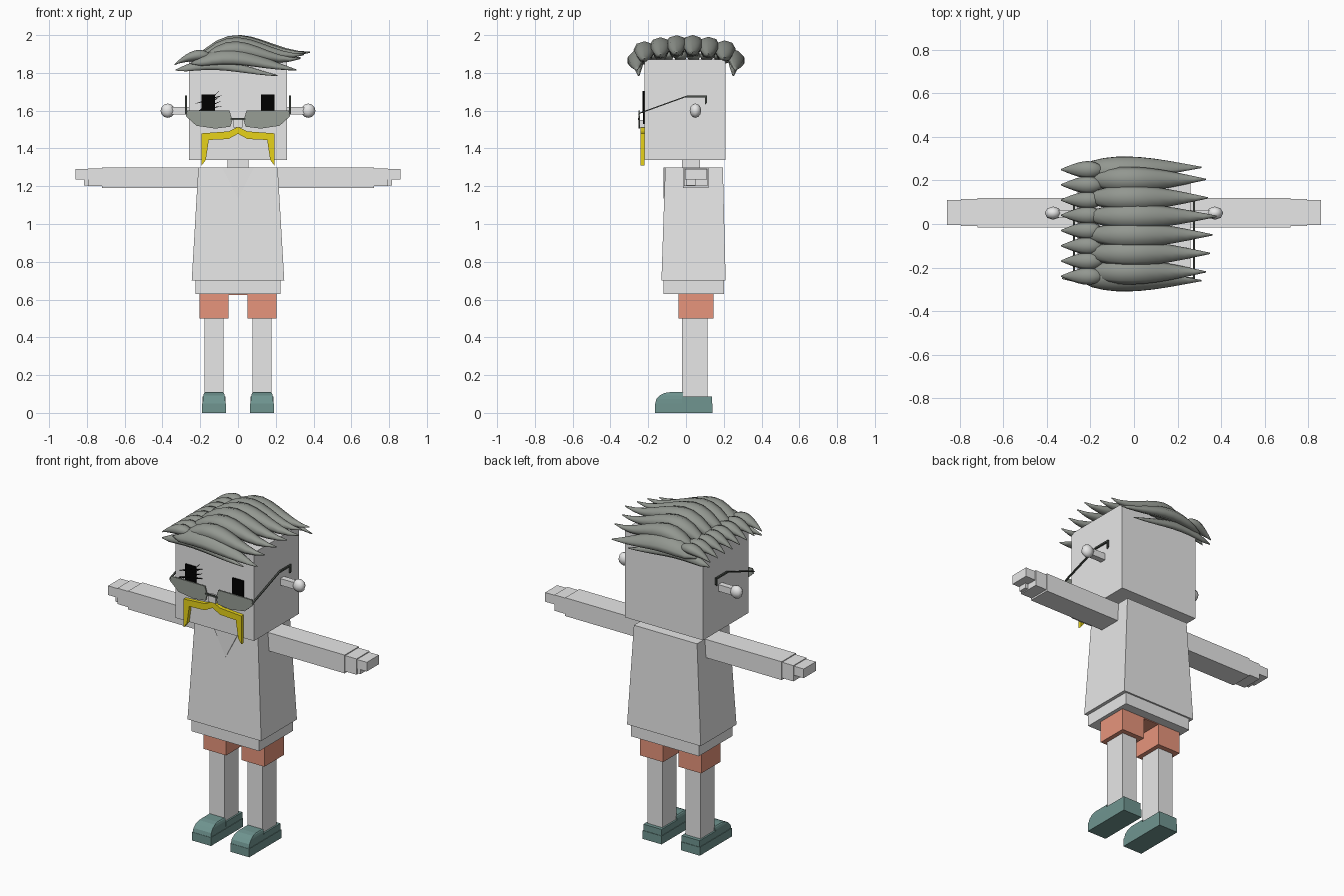
import bpy, bmesh, math
from mathutils import Matrix, Vector

cube = bpy.data.objects.get("Cube")
if cube:
    bpy.data.objects.remove(cube)


def material(name, red, green, blue):
    mat = bpy.data.materials.new(name)
    mat.use_nodes = True
    mat.diffuse_color = (red, green, blue, 1)
    shader = mat.node_tree.nodes["Principled BSDF"]
    shader.inputs["Base Color"].default_value = mat.diffuse_color
    return mat


GREY = material("pale grey", .8, .8, .8)
SALMON = material("salmon", .8, .3, .2)
TEAL = material("teal", .16, .3, .28)
HAIR = material("ash hair", .29, .31, .28)
LENS = material("smoked lens", .31, .34, .3)
FRAME = material("dark frame", .07, .08, .07)
BLACK = material("black", 0, 0, 0)
YELLOW = material("yellow", .8, .65, .01)


def finish(name, bm, mat, smooth=False):
    bmesh.ops.recalc_face_normals(bm, faces=bm.faces)
    mesh = bpy.data.meshes.new(name)
    bm.to_mesh(mesh)
    bm.free()
    mesh.materials.append(mat)
    for face in mesh.polygons:
        face.use_smooth = smooth
    obj = bpy.data.objects.new(name, mesh)
    bpy.context.scene.collection.objects.link(obj)


def loft(name, rings, mat, smooth=False):
    """Skin a row of equal-sized closed rings and cap both ends."""
    bm = bmesh.new()
    loops = [[bm.verts.new(point) for point in ring] for ring in rings]
    count = len(loops[0])
    for lower, upper in zip(loops, loops[1:]):
        for i in range(count):
            j = (i + 1) % count
            bm.faces.new((lower[i], lower[j], upper[j], upper[i]))
    bm.faces.new(loops[0])
    bm.faces.new(loops[-1])
    finish(name, bm, mat, smooth)


def rect(x, half_x, front, back, z):
    """Level rectangle centred on x, running from front to back."""
    left, right = x - half_x, x + half_x
    return [(left, front, z), (right, front, z), (right, back, z), (left, back, z)]


def box(name, x, half_x, front, back, bottom, top, mat):
    loft(name, [rect(x, half_x, front, back, z) for z in (bottom, top)], mat)


def plate(name, outline, front, depth, mat):
    """Extrude an x-z outline backwards by depth."""
    loft(name, [[(x, y, z) for x, z in outline] for y in (front, front + depth)], mat)


# Head, neck and tapered shirt
FACE = -.22
SHOULDER = 1.3
box("head", 0, .26, FACE, .21, 1.34, 1.87, GREY)
box("neck", 0, .055, -.02, .075, SHOULDER, 1.34, GREY)
loft("shirt", [rect(0, .245, -.13, .21, .7), rect(0, .21, -.11, .195, SHOULDER)], GREY)
box("shirt_hem", 0, .225, -.12, .2, .63, .7, GREY)
plate("collar", [(-.085, SHOULDER), (.085, SHOULDER), (0, 1.135)], -.118, .009, GREY)


def arm(side, sign):
    box(side + "_arm", sign * .46, .26, -.015, .12, 1.19, SHOULDER, GREY)
    box(side + "_palm", sign * .755, .04, -.01, .115, 1.2, 1.295, GREY)
    box(side + "_fingers", sign * .825, .035, -.005, .11, 1.235, 1.29, GREY)
    box(side + "_thumb", sign * .8, .015, 0, .05, 1.205, 1.24, GREY)


def leg(side, sign):
    x = sign * .127
    box(side + "_shorts_leg", x, .076, -.04, .145, .5, .64, SALMON)
    box(side + "_leg", x, .05, -.02, .115, .05, .5, GREY)
    box(side + "_shoe_sole", x, .063, -.165, .14, 0, .05, TEAL)
    box(side + "_shoe_heel", x, .06, -.02, .137, .05, .088, TEAL)
    # Toe cap rounds off upwards
    rings = []
    for step in range(5):
        angle = step * math.pi / 8
        inset = 1 - math.cos(angle)
        height = .05 + .06 * math.sin(angle)
        rings.append(rect(x, .06 - .012 * inset, -.163 + .08 * inset, -.015, height))
    loft(side + "_shoe_toe", rings, TEAL)


def ear(side, sign):
    box(side + "_ear_stalk", sign * .3, .05, .03, .065, 1.58, 1.62, GREY)
    bm = bmesh.new()
    place = Matrix.Translation((sign * .372, .05, 1.6)) @ Matrix.Diagonal((1, .8, 1, 1))
    bmesh.ops.create_uvsphere(bm, u_segments=8, v_segments=6, radius=.038, matrix=place)
    finish(side + "_ear_knob", bm, GREY, True)


def glasses(side, sign):
    lens = [(.03, 1.55), (.045, 1.6), (.27, 1.6), (.275, 1.57), (.22, 1.52), (.12, 1.505), (.04, 1.515)]
    plate(side + "_lens", [(sign * x, z) for x, z in lens], -.252, .008, LENS)
    # Bent wire from the lens back over the ear
    size = .005
    rings = []
    for y, z in ((-.25, 1.585), (0, 1.675), (.105, 1.675), (.105, 1.635)):
        corners = ((-size, -size), (size, -size), (size, size), (-size, size))
        rings.append([(sign * .275 + dx, y + d, z + d) for dx, d in corners])
    loft(side + "_temple", rings, FRAME)


for side, sign in (("right", -1), ("left", 1)):
    arm(side, sign)
    leg(side, sign)
    ear(side, sign)
    glasses(side, sign)
    box(side + "_eye", sign * .157, .036, FACE - .008, FACE, 1.53, 1.685, BLACK)

box("hips", 0, .2, -.04, .145, .625, .65, SALMON)
box("glasses_bridge", 0, .04, -.255, -.245, 1.55, 1.56, FRAME)
box("nose", 0, .025, -.25, FACE, 1.512, 1.55, GREY)

# Scribbled lashes crossing one eye at different slants
for index, slant in enumerate((.2, .4, .6, .8, .3)):
    along = Vector((math.cos(slant), math.sin(slant))) * .08
    across = Vector((-along.y, along.x)) * .06
    middle = Vector((-.157, 1.61 + .012 * index))
    corners = [middle - along, middle + across, middle + along, middle - across]
    plate("lash_" + "abcde"[index], corners, FACE - .009, .008, BLACK)

# Drooping moustache, mirrored about its peak
half = [(.05, 1.49), (.192, 1.48), (.192, 1.31), (.17, 1.34), (.155, 1.445), (.05, 1.45)]
mirrored = [(-x, z) for x, z in reversed(half)]
plate("moustache", [(0, 1.515)] + half + [(0, 1.478)] + mirrored, -.242, .022, YELLOW)


def lock(name, y, start, end, rise, width, thick, lean=0):
    """Tapering lock of hair from start to end, each an x and z; lean rolls it."""
    rings = []
    steps = 10
    for step in range(steps + 1):
        t = step / steps
        swell = abs(math.sin(math.pi * t ** .7))
        x = start[0] + (end[0] - start[0]) * t
        z = start[1] + (end[1] - start[1]) * t ** 3 + rise * swell ** 2
        ring = []
        for corner in range(8):
            angle = corner * math.pi / 4
            u = (.003 + width * swell) * math.cos(angle)
            v = (.003 + thick * swell) * math.sin(angle)
            roll_y = u * math.cos(lean) - v * math.sin(lean)
            roll_z = u * math.sin(lean) + v * math.cos(lean)
            ring.append((x, y + roll_y, z + roll_z))
        rings.append(ring)
    loft(name, rings, HAIR, True)


# Long locks sweeping over the crown to upturned tips
for index, reach in enumerate((.33, .35, .36, .38, .34, .33)):
    y = -.22 + .085 * index
    drop = .7 * y * y
    lock("long_lock", y, (-.23, 1.88 - drop), (reach, 1.91 - drop), .075, .055, .042)

# Short locks hanging over one edge
for index in range(8):
    y = -.24 + .07 * index
    lock("short_lock", y, (-.14, 1.89), (-.335, 1.845), .005, .036, .026)

# Broad locks wrapping the front and back edges in two layers
for side, sign in (("front", -1), ("back", 1)):
    lock(side + "_upper_lock", sign * .26, (-.25, 1.85), (.31, 1.815), .04, .058, .03, -sign * .6)
    lock(side + "_lower_lock", sign * .25, (-.33, 1.815), (.21, 1.785), .03, .03, .018, -sign)
